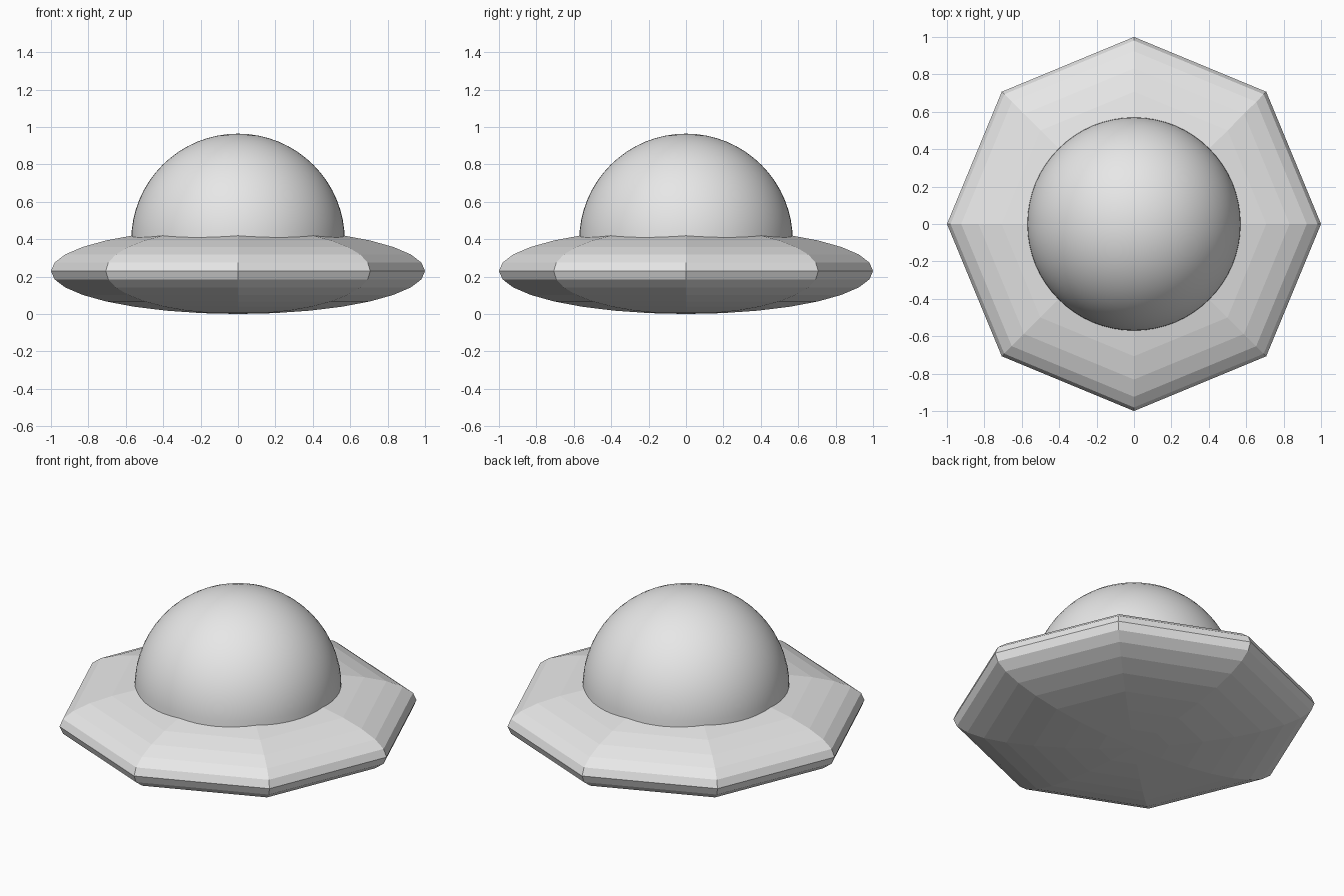
import bpy, bmesh, math

if "Cube" in bpy.data.objects:
    bpy.data.objects.remove(bpy.data.objects["Cube"])

grey = bpy.data.materials.new("light grey")
grey.diffuse_color = (0.8, 0.8, 0.8, 1)
grey.use_nodes = True
grey.node_tree.nodes["Principled BSDF"].inputs["Base Color"].default_value = grey.diffuse_color


def ellipsoid(name, segments, rings, scale, z):
    """UV sphere scaled to the given half-sizes and centred at height z."""
    bpy.ops.mesh.primitive_uv_sphere_add(segments=segments, ring_count=rings,
                                         radius=1, location=(0, 0, z))
    ob = bpy.context.object
    ob.name = name
    ob.scale = scale
    bpy.ops.object.transform_apply(location=False, rotation=False, scale=True)
    ob.data.materials.append(grey)
    return ob


# Faceted eight-sided saucer body
saucer = ellipsoid("saucer_body", 8, 16, (1, 1, 0.23), 0.23)
bpy.ops.object.shade_flat()

# Smooth dome: upper half of a sphere, its rim sunk into the body
dome = ellipsoid("dome", 64, 32, (0.571, 0.571, 0.571), 0.393)
bm = bmesh.new()
bm.from_mesh(dome.data)
bmesh.ops.delete(bm, geom=[v for v in bm.verts if v.co.z < -1e-4], context='VERTS')
bm.to_mesh(dome.data)
bm.free()
bpy.ops.object.shade_smooth_by_angle(angle=math.radians(30))
